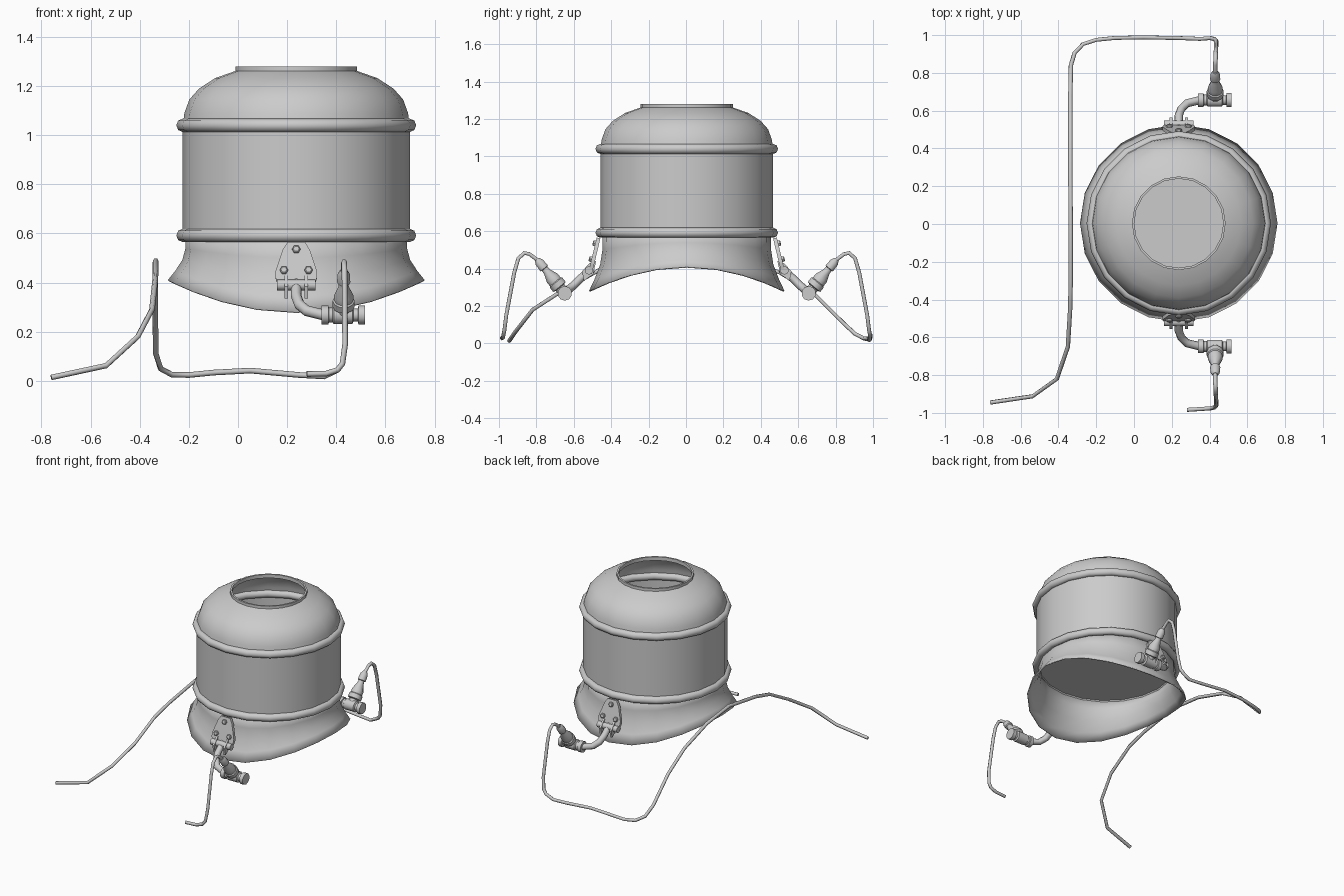
import bpy, bmesh, math
from mathutils import Vector, Matrix

if "Cube" in bpy.data.objects:
    bpy.data.objects.remove(bpy.data.objects["Cube"])

CX, CY, N = 0.237, 0.004, 20


def finish(bm, name, angle=40, recalc=True):
    if recalc:
        bmesh.ops.recalc_face_normals(bm, faces=bm.faces)
    me = bpy.data.meshes.new(name)
    bm.to_mesh(me)
    bm.free()
    ob = bpy.data.objects.new(name, me)
    bpy.context.collection.objects.link(ob)
    bpy.context.view_layer.objects.active = ob
    bpy.ops.object.select_all(action='DESELECT')
    ob.select_set(True)
    bpy.ops.object.shade_smooth_by_angle(angle=math.radians(angle))
    return ob


def lathe(name, profile, origin, axis=(0, 0, 1), n=N, closed=False, caps=False, zfun=None, angle=40):
    """Revolve (radius, height) points about an axis."""
    bm = bmesh.new()
    m = Matrix.Translation(origin) @ Vector((0, 0, 1)).rotation_difference(Vector(axis)).to_matrix().to_4x4()
    rings = []
    for r, h in profile:
        ring = []
        for i in range(n):
            a = 2 * math.pi * i / n
            z = zfun(h, a) if zfun else h
            ring.append(bm.verts.new(m @ Vector((r * math.cos(a), r * math.sin(a), z))))
        rings.append(ring)
    pairs = list(zip(rings, rings[1:]))
    if closed:
        pairs.append((rings[-1], rings[0]))
    for a, b in pairs:
        for i in range(n):
            j = (i + 1) % n
            bm.faces.new((a[i], a[j], b[j], b[i]))
    if caps:
        bm.faces.new(rings[0][::-1])
        bm.faces.new(rings[-1])
    return finish(bm, name, angle)


def prism(name, pts, vec):
    """Extrude a polygon of 3D points along a vector."""
    bm = bmesh.new()
    f = bm.faces.new([bm.verts.new(p) for p in pts])
    g = bmesh.ops.extrude_face_region(bm, geom=[f])
    bmesh.ops.translate(bm, vec=vec, verts=[v for v in g['geom'] if isinstance(v, bmesh.types.BMVert)])
    return finish(bm, name, 30)


def tube(name, pts, radius, res):
    cu = bpy.data.curves.new(name, 'CURVE')
    cu.dimensions = '3D'
    cu.bevel_depth, cu.bevel_resolution, cu.use_fill_caps = radius, res, True
    sp = cu.splines.new('POLY')
    sp.points.add(len(pts) - 1)
    for p, q in zip(sp.points, pts):
        p.co = (*q, 1)
    ob = bpy.data.objects.new(name, cu)
    bpy.context.collection.objects.link(ob)
    return ob


# helmet-like shell: cylinder, dome and open rim
C = (CX, CY, 0)
lathe("cylinder_wall", [(0.462, 0.59), (0.462, 1.04)], C)
lathe("dome", [(0.462, 1.04), (0.455, 1.09), (0.435, 1.145), (0.395, 1.19), (0.33, 1.232), (0.245, 1.262)], C)
lathe("top_rim", [(0.248, 1.255), (0.248, 1.28), (0.236, 1.28), (0.236, 1.255)], C, closed=True)
lathe("inner_floor", [(0.455, 0.585), (0.455, 0.592)], C, caps=True)

# rolled bands
for name, z in (("upper_band", 1.04), ("lower_band", 0.592)):
    prof = [(0.462 + 0.026 * math.cos(k * math.pi / 4), z + 0.027 * math.sin(k * math.pi / 4)) for k in range(8)]
    lathe(name, prof, C, closed=True, angle=50)

# flared skirt dipping at front and back
skirt = lathe("skirt", [(0.45, 0), (0.451, 0.3), (0.463, 0.55), (0.493, 0.8), (0.523, 1)], C,
              zfun=lambda t, a: 0.595 + t * (-0.185 - 0.13 * math.sin(a) ** 2))
sol = skirt.modifiers.new("thickness", 'SOLIDIFY')
sol.thickness = 0.008

for s, side in ((-1, "front"), (1, "back")):
    def P(x, d, z):
        return Vector((x, CY + s * d, z))

    def D(x, d, z):
        return Vector((x, s * d, z))

    # hinge plate following the skirt
    def pl(x, z):
        return P(CX + x, 0.462 + (0.56 - z) * 0.24, z)
    outline = [(-0.035, 0.562), (0.035, 0.562), (0.055, 0.53), (0.085, 0.44), (0.085, 0.42), (0.07, 0.372),
               (-0.07, 0.372), (-0.085, 0.42), (-0.085, 0.44), (-0.055, 0.53)]
    prism(side + "_bracket_plate", [pl(x, z) for x, z in outline], D(0, 0.02, 0.004))
    for i, (x, z) in enumerate(((0, 0.53), (-0.05, 0.445), (0.05, 0.445))):
        lathe(f"{side}_bolt_{i}", [(0.017, 0.005), (0.017, 0.03), (0.012, 0.034)], pl(x, z),
              D(0, 0.97, 0.23), n=6, caps=True, angle=30)
    # lugs and hinge pin
    for i, x in enumerate((-0.048, 0.034)):
        prism(f"{side}_lug_{i}", [P(CX + x, d, z) for d, z in
                                  ((0.485, 0.44), (0.52, 0.43), (0.56, 0.385), (0.55, 0.335), (0.5, 0.37))],
              (0.014, 0, 0))
    lathe(side + "_hinge_pin", [(0.022, -0.078), (0.022, 0.078)], P(CX, 0.523, 0.39), (1, 0, 0), n=10, caps=True)

    # bent supply pipe
    tube(side + "_pipe", [P(0.237, 0.505, 0.40), P(0.237, 0.57, 0.345), P(0.25, 0.605, 0.31),
                          P(0.28, 0.635, 0.285), P(0.35, 0.652, 0.268)], 0.022, 2)

    # cross fitting with end nuts
    o = P(0.43, 0.652, 0.268)
    lathe(side + "_cross_fitting", [(0.038, -0.09), (0.038, -0.062), (0.03, -0.06), (0.03, -0.045), (0.037, -0.04),
                                    (0.037, 0.035), (0.026, 0.04), (0.026, 0.058), (0.039, 0.06), (0.039, 0.086)],
          o, (1, 0, 0), n=10, caps=True)

    # tapered hose connector
    lathe(side + "_hose_connector", [(0.03, 0), (0.03, 0.04), (0.045, 0.045), (0.045, 0.075), (0.039, 0.08),
                                     (0.039, 0.105), (0.021, 0.15), (0.019, 0.17), (0.027, 0.173),
                                     (0.025, 0.215), (0.014, 0.235)],
          o, D(0, 0.635, 0.77).normalized(), n=10, caps=True)

    # hose, short in front and long at the back
    pts = [P(0.43, 0.79, 0.44), P(0.43, 0.84, 0.477), P(0.432, 0.868, 0.484), P(0.433, 0.90, 0.455),
           P(0.434, 0.922, 0.38), P(0.436, 0.965, 0.15), P(0.425, 0.975, 0.07), P(0.405, 0.98, 0.045)]
    if s < 0:
        pts += [P(0.36, 0.983, 0.03), P(0.28, 0.988, 0.028)]
    else:
        pts += [Vector(p) for p in ((0.35, 0.98, 0.018), (0.25, 0.984, 0.024), (0.05, 0.988, 0.042),
                                    (-0.1, 0.985, 0.034), (-0.2, 0.975, 0.024), (-0.27, 0.952, 0.026),
                                    (-0.315, 0.905, 0.05), (-0.334, 0.84, 0.11), (-0.337, 0.68, 0.27),
                                    (-0.337, 0.5, 0.38), (-0.337, 0.25, 0.46), (-0.335, 0.0, 0.488),
                                    (-0.335, -0.3, 0.44), (-0.338, -0.45, 0.40), (-0.35, -0.65, 0.29),
                                    (-0.408, -0.82, 0.18), (-0.537, -0.912, 0.062), (-0.76, -0.945, 0.014))]
    tube(side + "_hose", pts, 0.0115, 1)
